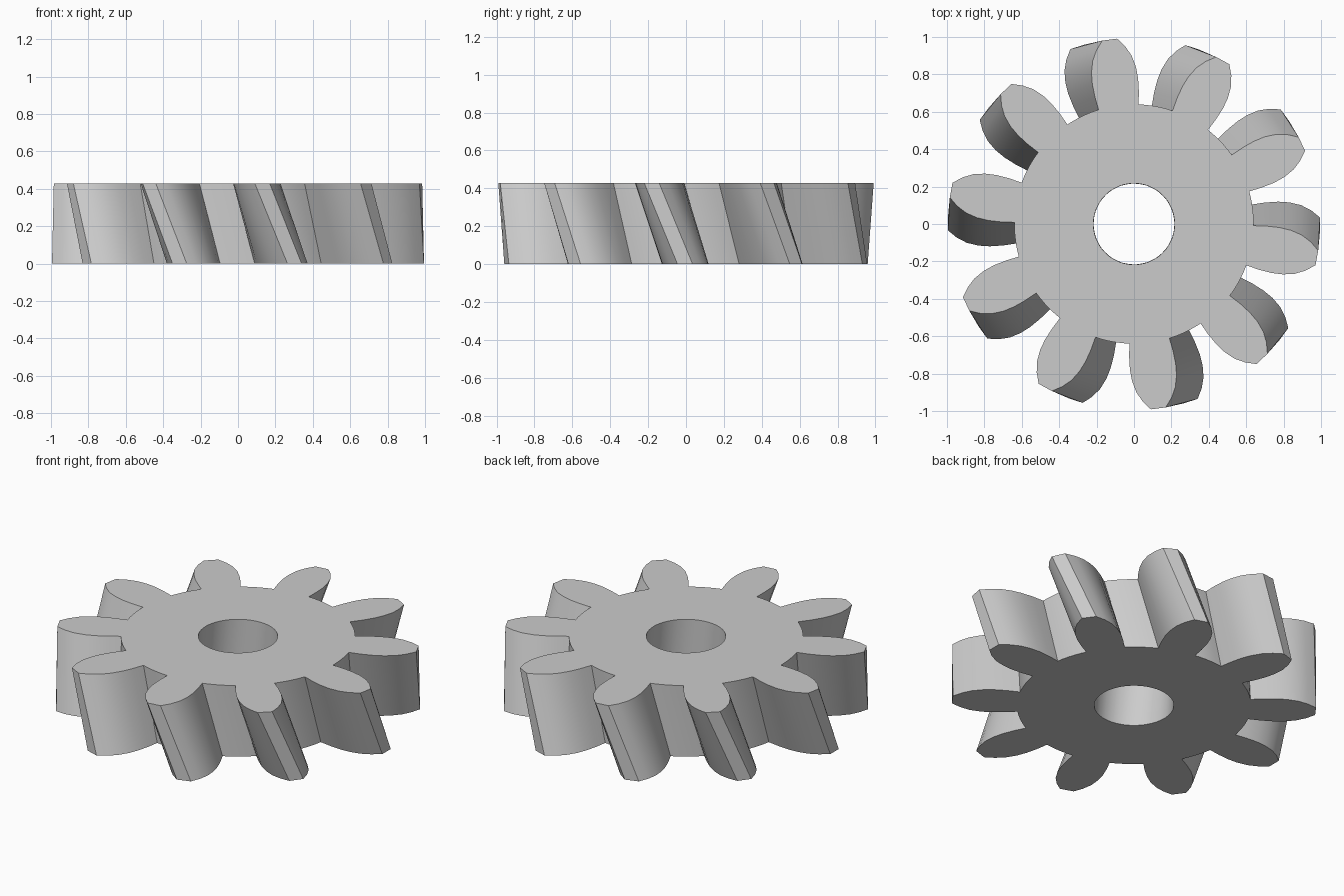
import bpy, bmesh
from math import cos, sin, radians

cube = bpy.data.objects.get("Cube")
if cube:
    bpy.data.objects.remove(cube)

TEETH = 10
HEIGHT = 0.428
BORE = 0.217
TOP_PHASE = 25.5     # direction of a tooth on the top face, degrees
SKEW = 10.2          # how far the bottom face is turned on from the top

# One flank: (radius, half angle of the tooth in degrees), root to tip
FLANK = [(0.64, 9.7), (0.71, 9.6), (0.78, 9.1), (0.84, 8.2),
         (0.90, 6.7), (0.95, 4.7), (0.995, 2.3)]
ROOT_STEPS = 5


def outline(phase):
    """Gear outline as (radius, angle), counter-clockwise."""
    root, half = FLANK[0]
    pitch = 360 / TEETH
    gap = pitch - 2 * half
    points = []
    for t in range(TEETH):
        mid = phase + t * pitch
        points += [(r, mid - a) for r, a in FLANK]
        points += [(r, mid + a) for r, a in reversed(FLANK)]
        points += [(root, mid + half + gap * i / ROOT_STEPS)
                   for i in range(1, ROOT_STEPS)]
    return points


def ring(bm, points, z):
    return [bm.verts.new((r * cos(radians(a)), r * sin(radians(a)), z))
            for r, a in points]


def bridge(bm, a, b):
    n = len(a)
    for i in range(n):
        j = (i + 1) % n
        bm.faces.new((a[i], a[j], b[j], b[i]))


# Skewed gear body with a central bore
bm = bmesh.new()
top, bottom = outline(TOP_PHASE), outline(TOP_PHASE + SKEW)
outer_top = ring(bm, top, HEIGHT)
outer_bottom = ring(bm, bottom, 0)
bore_top = ring(bm, [(BORE, a) for _, a in top], HEIGHT)
bore_bottom = ring(bm, [(BORE, a) for _, a in bottom], 0)
bridge(bm, outer_bottom, outer_top)
bridge(bm, outer_top, bore_top)
bridge(bm, bore_top, bore_bottom)
bridge(bm, bore_bottom, outer_bottom)
bmesh.ops.recalc_face_normals(bm, faces=bm.faces)

mesh = bpy.data.meshes.new("helical_gear")
bm.to_mesh(mesh)
bm.free()
gear = bpy.data.objects.new("helical_gear", mesh)
bpy.context.collection.objects.link(gear)

# Plain grey metal
COLOUR = (0.6, 0.6, 0.6, 1)
grey = bpy.data.materials.new("light_grey")
grey.use_nodes = True
grey.diffuse_color = COLOUR
grey.node_tree.nodes["Principled BSDF"].inputs["Base Color"].default_value = COLOUR
mesh.materials.append(grey)

# Smooth flanks and bore, sharp rims
bpy.ops.object.select_all(action='DESELECT')
gear.select_set(True)
bpy.context.view_layer.objects.active = gear
bpy.ops.object.shade_smooth_by_angle(angle=radians(30))
